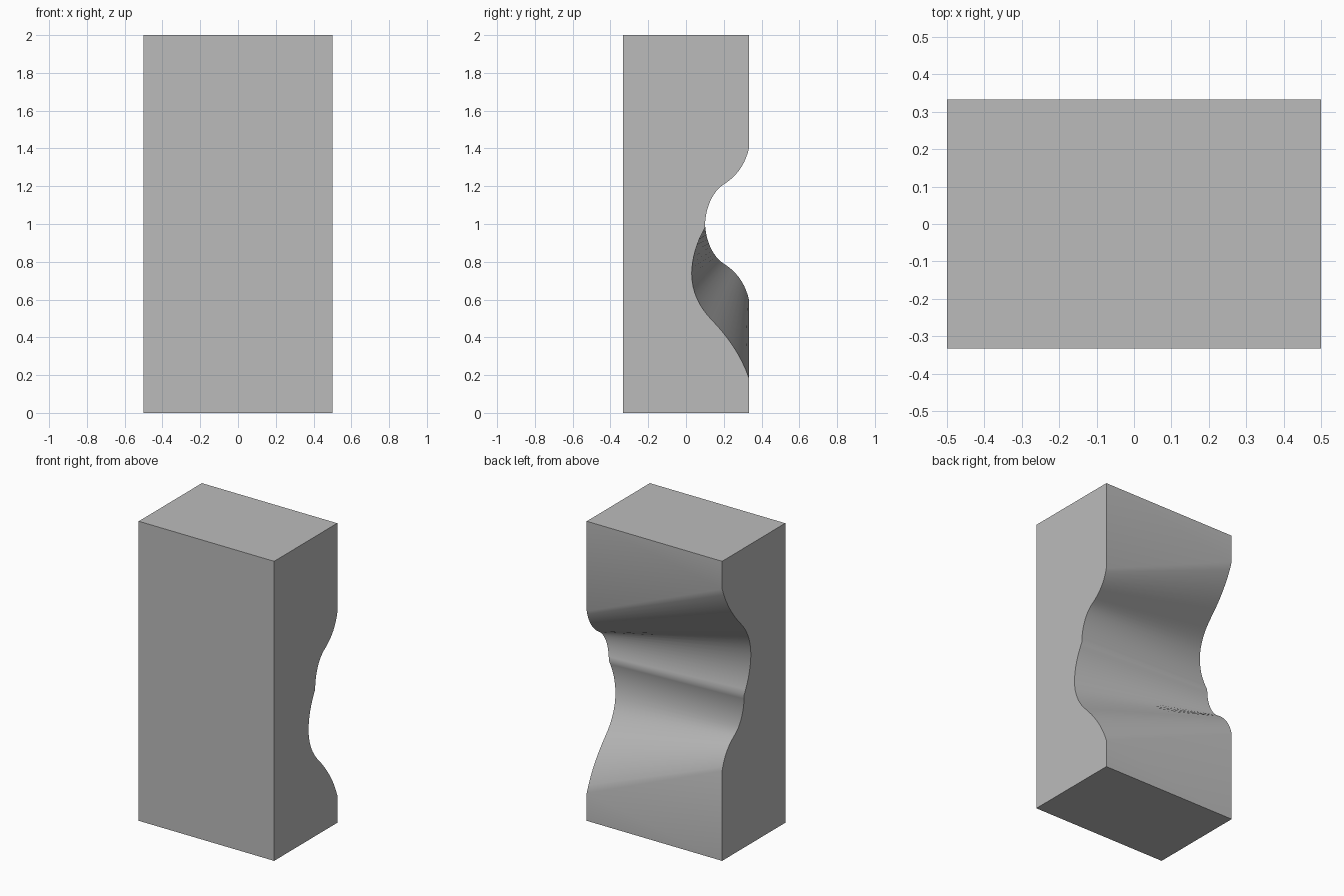
import bpy
import bmesh
from mathutils import Vector
from mathutils.geometry import interpolate_bezier

if "Cube" in bpy.data.objects:
    bpy.data.objects.remove(bpy.data.objects["Cube"], do_unlink=True)

HALF_W, HALF_D, HEIGHT = 0.5, 0.333, 2.0
SAMPLES = 24  # steps in each half of the carved profile


def curve(segments):
    """Sample joined bezier segments (y, z) into one run of points."""
    points = []
    steps = SAMPLES // len(segments)
    for seg in segments:
        a, ha, hb, b = (Vector(p) for p in seg)
        points += interpolate_bezier(a, ha, hb, b, steps + 1)[:-1]
    return points


# Carved profile on one side, top to bottom: shallow scoop, then deep scoop
shallow = curve([
    ((HALF_D, 1.4), (0.31, 1.3), (0.255, 1.245), (0.2, 1.21)),
    ((0.2, 1.21), (0.145, 1.175), (0.1, 1.09), (0.1, 0.98)),
])
deep = curve([
    ((0.1, 0.98), (0.055, 0.9), (0.032, 0.82), (0.03, 0.74)),
    ((0.03, 0.74), (0.03, 0.64), (0.07, 0.56), (0.138, 0.49)),
    ((0.138, 0.49), (0.215, 0.41), (0.29, 0.31), (HALF_D, 0.185)),
])
left_cut = [(p[0], p[1]) for p in shallow + deep] + [(HALF_D, 0.185)]
# The other side carries the same profile turned upside down
right_cut = [(y, HEIGHT - z) for y, z in reversed(left_cut)]

# Loft the block between the two side outlines
bm = bmesh.new()


def outline(x, cut):
    loop = [(-HALF_D, 0), (-HALF_D, HEIGHT), (HALF_D, HEIGHT), *cut, (HALF_D, 0)]
    return [bm.verts.new((x, y, z)) for y, z in loop]


left = outline(HALF_W, left_cut)
right = outline(-HALF_W, right_cut)
count = len(left)
for i in range(count):
    j = (i + 1) % count
    bm.faces.new((left[i], left[j], right[j], right[i]))
bm.faces.new(left)
bm.faces.new(right)
bmesh.ops.recalc_face_normals(bm, faces=bm.faces)

mesh = bpy.data.meshes.new("carved_block")
bm.to_mesh(mesh)
bm.free()
block = bpy.data.objects.new("carved_block", mesh)
bpy.context.collection.objects.link(block)

# Plain grey material
grey = bpy.data.materials.new("plain_grey")
grey.use_nodes = True
colour = (0.5, 0.5, 0.5, 1)
grey.diffuse_color = colour
grey.node_tree.nodes["Principled BSDF"].inputs["Base Color"].default_value = colour
mesh.materials.append(grey)

# Smooth the scoops, keep the block edges crisp
bpy.ops.object.select_all(action="DESELECT")
block.select_set(True)
bpy.context.view_layer.objects.active = block
bpy.ops.object.shade_smooth_by_angle(angle=0.6)
